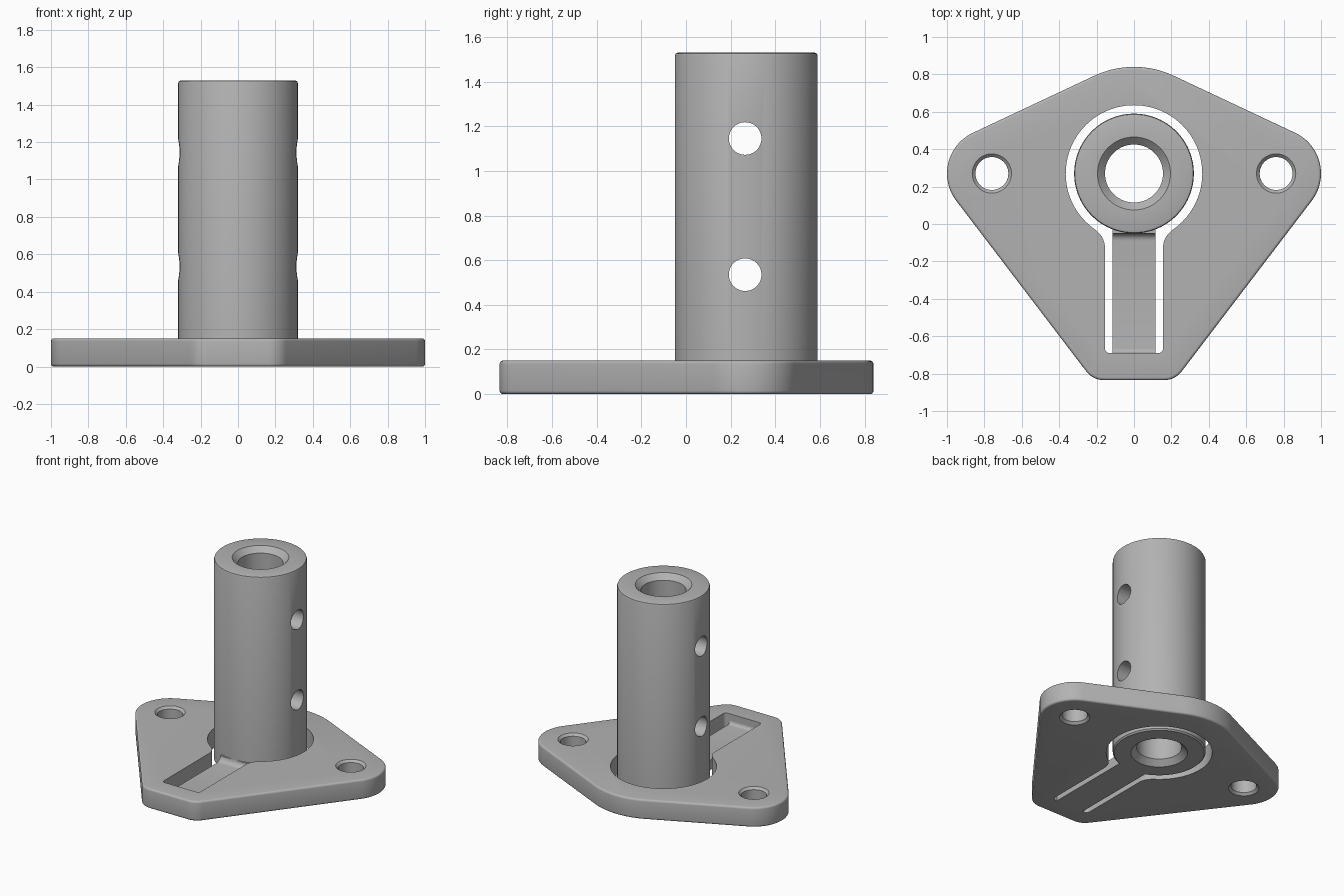
import bpy, bmesh, math
from math import radians, cos, sin

if "Cube" in bpy.data.objects:
    bpy.data.objects.remove(bpy.data.objects["Cube"], do_unlink=True)

grey = bpy.data.materials.new("satin grey")
grey.use_nodes = True
COLOUR = (0.45, 0.45, 0.45, 1)
grey.diffuse_color = COLOUR
grey.node_tree.nodes["Principled BSDF"].inputs["Base Color"].default_value = COLOUR

AXIS_Y = 0.27      # tube axis and screw hole line
PLATE_H = 0.15
TUBE_H = 1.53
ARM_H = 0.075


def arc(cx, cy, r, start, end, n=12):
    angles = [radians(start + (end - start) * i / n) for i in range(n + 1)]
    return [(cx + r * cos(a), cy + r * sin(a)) for a in angles]


def mirrored(half):
    """Close a right-hand outline, running front to back, with its mirror image."""
    return half + [(-x, y) for x, y in reversed(half) if abs(x) > 1e-5]


def finish(name, bm):
    bmesh.ops.remove_doubles(bm, verts=bm.verts, dist=1e-5)
    bmesh.ops.recalc_face_normals(bm, faces=bm.faces)
    mesh = bpy.data.meshes.new(name)
    bm.to_mesh(mesh)
    bm.free()
    obj = bpy.data.objects.new(name, mesh)
    mesh.materials.append(grey)
    bpy.context.collection.objects.link(obj)
    return obj


def extrude(name, points, vector):
    bm = bmesh.new()
    face = bm.faces.new([bm.verts.new(p) for p in points])
    out = bmesh.ops.extrude_face_region(bm, geom=[face])
    moved = [g for g in out["geom"] if isinstance(g, bmesh.types.BMVert)]
    bmesh.ops.translate(bm, vec=vector, verts=moved)
    return finish(name, bm)


def lathe(name, profile, x, y, steps=96):
    """Turn a closed (radius, height) profile about a vertical axis."""
    bm = bmesh.new()
    rings = [[bm.verts.new((x + r * cos(math.tau * i / steps),
                            y + r * sin(math.tau * i / steps), z))
              for r, z in profile] for i in range(steps)]
    n = len(profile)
    for i in range(steps):
        a, b = rings[i], rings[(i + 1) % steps]
        for j in range(n):
            k = (j + 1) % n
            bm.faces.new((a[j], b[j], b[k], a[k]))
    return finish(name, bm)


def activate(obj):
    bpy.ops.object.select_all(action='DESELECT')
    obj.select_set(True)
    bpy.context.view_layer.objects.active = obj


def cut(obj, cutter):
    mod = obj.modifiers.new("cut", 'BOOLEAN')
    mod.operation = 'DIFFERENCE'
    mod.solver = 'EXACT'
    mod.object = cutter
    activate(obj)
    bpy.ops.object.modifier_apply(modifier=mod.name)
    bpy.data.objects.remove(cutter, do_unlink=True)


def smooth(obj):
    activate(obj)
    bpy.ops.object.shade_smooth_by_angle(angle=radians(35))


# Base plate: rounded five-sided outline with softened rims
outline = mirrored(arc(0.16, -0.715, 0.12, -90, -37)
                   + arc(0.76, AXIS_Y, 0.24, -37, 64, 20)
                   + arc(0, 0.34, 0.5, 64, 90))
plate = extrude("base_plate", [(x, y, 0) for x, y in outline], (0, 0, PLATE_H))
bevel = plate.modifiers.new("rim", 'BEVEL')
bevel.width = 0.015
bevel.segments = 4
bevel.limit_method = 'ANGLE'
bevel.angle_limit = radians(50)
activate(plate)
bpy.ops.object.modifier_apply(modifier=bevel.name)

# Keyhole opening around the tube and its arm
keyhole = mirrored([(0, -0.69)] + arc(0.13, -0.665, 0.025, -90, 0, 6)
                   + arc(0.275, -0.13, 0.12, 180, 124.5)
                   + arc(0, AXIS_Y, 0.365, -55.5, 90, 40))
cut(plate, extrude("keyhole_cutter", [(x, y, -0.1) for x, y in keyhole], (0, 0, 0.4)))

# Chamfered screw holes
for side in (-1, 1):
    hole = [(0, -0.02), (0.125, -0.02), (0.088, 0.017),
            (0.088, PLATE_H - 0.017), (0.125, PLATE_H + 0.02), (0, PLATE_H + 0.02)]
    bm = bmesh.new()
    verts = [bm.verts.new((r, 0, z)) for r, z in hole]
    edges = [bm.edges.new(pair) for pair in zip(verts, verts[1:])]
    bmesh.ops.spin(bm, geom=verts + edges, cent=(0, 0, 0), axis=(0, 0, 1),
                   angle=math.tau, steps=48)
    bmesh.ops.translate(bm, verts=bm.verts, vec=(side * 0.76, AXIS_Y, 0))
    cut(plate, finish("screw_hole_cutter", bm))
smooth(plate)

# Upright tube with countersunk bore
tube = lathe("upright_tube", [
    (0.155, 0.04), (0.195, 0), (0.31, 0), (0.32, 0.01),
    (0.32, TUBE_H - 0.015), (0.316, TUBE_H - 0.004), (0.305, TUBE_H),
    (0.195, TUBE_H), (0.155, TUBE_H - 0.04)], 0, AXIS_Y)

# Two cross holes through both tube walls
for z in (0.535, 1.145):
    ring = arc(AXIS_Y - 0.005, z, 0.073, 0, 360, 48)[:-1]
    cut(tube, extrude("cross_hole_cutter", [(-0.5, y, h) for y, h in ring], (1, 0, 0)))
smooth(tube)

# Thin spring arm, filleted into the plate and the tube
side_view = ([(0, 0), (0, ARM_H + 0.04)]
             + arc(-0.09, ARM_H + 0.04, 0.04, 0, -90, 6)
             + arc(-0.665, ARM_H + 0.025, 0.025, -90, -180, 6)
             + [(-0.695, ARM_H + 0.025), (-0.695, 0)])
arm = extrude("spring_arm", [(-0.115, y, z) for y, z in side_view], (0.23, 0, 0))
smooth(arm)
